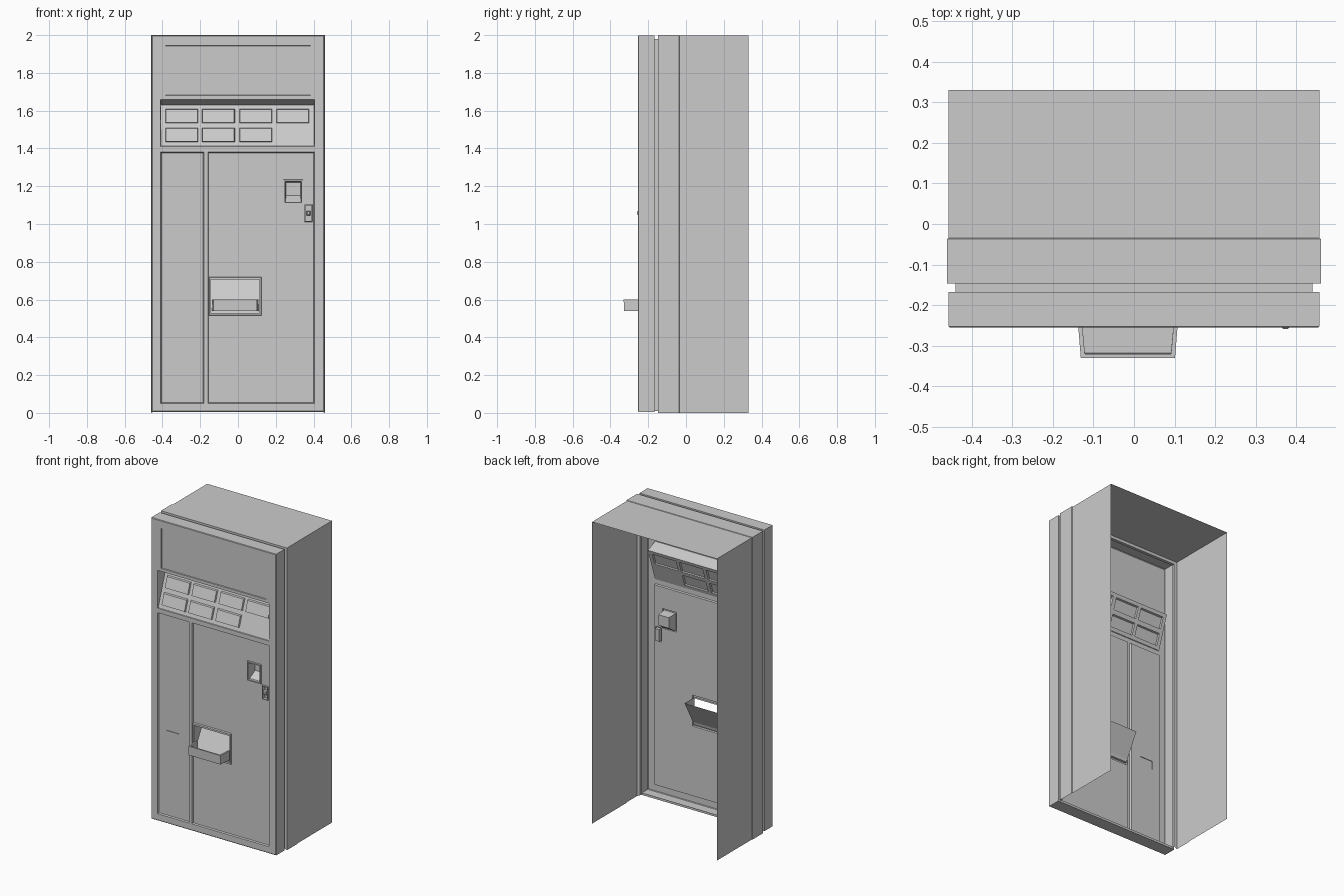
import bpy, bmesh

if "Cube" in bpy.data.objects:
    bpy.data.objects.remove(bpy.data.objects["Cube"])


def finish(name, bm):
    bmesh.ops.remove_doubles(bm, verts=bm.verts, dist=0.0002)
    me = bpy.data.meshes.new(name)
    bm.to_mesh(me)
    bm.free()
    ob = bpy.data.objects.new(name, me)
    bpy.context.collection.objects.link(ob)
    return ob


def ring(x0, x1, z0, z1, y, ytop=None):
    """Rectangle in the front plane; ytop tilts its upper edge."""
    t = y if ytop is None else ytop
    return [(x0, y, z0), (x0, t, z1), (x1, t, z1), (x1, y, z0)]


def loft(name, rings, closed=True, cap=True):
    bm = bmesh.new()
    vs = [[bm.verts.new(p) for p in r] for r in rings]
    n = len(vs[0])
    for a, b in zip(vs, vs[1:]):
        for i in range(n if closed else n - 1):
            j = (i + 1) % n
            bm.faces.new((a[j], a[i], b[i], b[j]))
    if cap:
        bm.faces.new(vs[-1][::-1])
    return finish(name, bm)


def panel(name, rect, y, holes):
    """Front-facing sheet with rectangular holes; y is a function of z."""
    x0, x1, z0, z1 = rect
    xs = sorted({x0, x1} | {v for h in holes for v in h[:2]})
    zs = sorted({z0, z1} | {v for h in holes for v in h[2:]})
    bm = bmesh.new()
    for a, b in zip(xs, xs[1:]):
        for c, d in zip(zs, zs[1:]):
            mx, mz = (a + b) / 2, (c + d) / 2
            if any(h[0] < mx < h[1] and h[2] < mz < h[3] for h in holes):
                continue
            bm.faces.new([bm.verts.new(p) for p in (
                (a, y(c), c), (b, y(c), c), (b, y(d), d), (a, y(d), d))])
    return finish(name, bm)


def inset(r, d):
    return (r[0] + d, r[1] - d, r[2] + d, r[3] - d)


FRONT, RECESS = -0.255, -0.245

# Cabinet shell, open at the back and underneath, stepped towards the door
loft("cabinet_shell", [
    ring(-0.457, 0.457, 0, 1.997, 0.33),
    ring(-0.457, 0.457, 0, 1.997, -0.035),
    ring(-0.461, 0.461, 0, 2.0, -0.037),
    ring(-0.461, 0.461, 0, 2.0, -0.147),
    ring(-0.44, 0.44, 0.01, 1.98, -0.147),
    ring(-0.44, 0.44, 0.01, 1.98, -0.167)], closed=False, cap=False)

# Door edge
loft("door_edge", [
    ring(-0.44, 0.44, 0.02, 1.98, -0.167),
    ring(-0.457, 0.457, 0.005, 1.998, -0.167),
    ring(-0.457, 0.457, 0.005, 1.998, -0.252),
    ring(-0.453, 0.453, 0.009, 1.994, FRONT)], cap=False)

# Door face with openings
sign = (-0.385, 0.385, 1.68, 1.945)
selector = (-0.41, 0.405, 1.41, 1.66)
left = (-0.41, -0.18, 0.05, 1.38)
right = (-0.16, 0.405, 0.05, 1.38)
panel("door_face", (-0.453, 0.453, 0.009, 1.994), lambda z: FRONT,
      [sign, selector, left, right])
loft("sign_window", [ring(*sign, FRONT), ring(*inset(sign, 0.002), -0.25)])

# Tilted selector panel in its recess
SEL_TOP = 1.63


def slope(z):
    return -0.252 + (z - 1.41) * 0.075 / 0.22


sel = (-0.408, 0.403, 1.412, SEL_TOP)
loft("selector_recess", [ring(*selector, FRONT),
                         ring(*sel, slope(1.412), slope(SEL_TOP))], cap=False)
buttons = [(x, x + 0.173, z, z + 0.073)
           for k, z in enumerate((1.535, 1.435))
           for i, x in enumerate((-0.385, -0.19, 0.008, 0.204))
           if not (k == 1 and i == 3)]
panel("selector_panel", sel, slope, buttons)
for n, b in enumerate(buttons):
    c = inset(b, 0.003)
    loft(f"selector_button_{n + 1}", [
        ring(*b, slope(b[2]), slope(b[3])),
        ring(*c, slope(c[2]) - 0.011, slope(c[3]) - 0.011)])

# Recessed lower panels
label = (-0.35, -0.255, 0.557, 0.615)
chute = (-0.155, 0.125, 0.515, 0.72)
coin_return = (0.24, 0.345, 1.105, 1.235)
coin_slot = (0.351, 0.395, 1.01, 1.104)
for name, r, holes in (("left", left, [label]),
                       ("right", right, [chute, coin_return, coin_slot])):
    inner = inset(r, 0.004)
    loft(f"{name}_panel_edge", [ring(*r, FRONT), ring(*inner, RECESS)], cap=False)
    panel(f"{name}_panel", inner, lambda z: RECESS, holes)
loft("small_label_plate", [ring(*label, RECESS), ring(*label, RECESS - 0.004)])

# Coin return pocket with raised frame and sloping floor
c = inset(coin_return, 0.01)
loft("coin_return_pocket", [
    ring(*coin_return, RECESS), ring(*inset(coin_return, 0.002), -0.252),
    ring(*c, -0.252), ring(*c, -0.235),
    ring(0.255, 0.33, 1.15, 1.22, -0.185)])

# Coin slot plate with recess and small knob
s = inset(coin_slot, 0.007)
loft("coin_slot_plate", [
    ring(*coin_slot, RECESS), ring(*inset(coin_slot, 0.002), -0.253),
    ring(*s, -0.253), ring(*s, -0.23)])
loft("coin_slot_knob", [ring(0.362, 0.384, 1.045, 1.07, -0.23),
                        ring(0.362, 0.384, 1.045, 1.07, -0.253),
                        ring(0.368, 0.378, 1.05, 1.065, -0.259)])

# Delivery opening frame
o = (-0.145, 0.115, 0.53, 0.705)
loft("delivery_frame", [ring(*chute, RECESS), ring(*inset(chute, 0.003), FRONT),
                        ring(*o, FRONT), ring(*o, -0.24)], cap=False)


# Delivery tray: outer and inner walls with a rim
def tray_ring(z, d, yf):
    return [(-0.138 + d, -0.242, z), (-0.131 + d, yf, z),
            (0.101 - d, yf, z), (0.108 - d, -0.242, z)]


loft("delivery_tray", [
    tray_ring(0.55, 0.01, -0.318), tray_ring(0.6, 0.01, -0.32),
    tray_ring(0.6, 0, -0.33), tray_ring(0.54, 0, -0.328)],
    closed=False)

# Sloping chute floor and cheeks behind the opening
bm = bmesh.new()
path = [(-0.318, 0.55, -0.121, 0.091), (-0.242, 0.55, -0.128, 0.098),
        (-0.235, 0.55, -0.145, 0.115), (-0.15, 0.705, -0.145, 0.115)]
rows = [[bm.verts.new((x, y, z)) for x in (a, b)] for y, z, a, b in path]
for p, q in zip(rows, rows[1:]):
    bm.faces.new((p[0], p[1], q[1], q[0]))
for k, x in enumerate((-0.145, 0.115)):
    cheek = [rows[2][k], rows[3][k], bm.verts.new((x, -0.24, 0.705)),
             bm.verts.new((x, -0.24, 0.55))]
    bm.faces.new(cheek if k else cheek[::-1])
bm.faces.new([bm.verts.new(p) for p in ((-0.145, -0.24, 0.53), (0.115, -0.24, 0.53),
                                        (0.115, -0.235, 0.55), (-0.145, -0.235, 0.55))])
finish("delivery_chute", bm)
